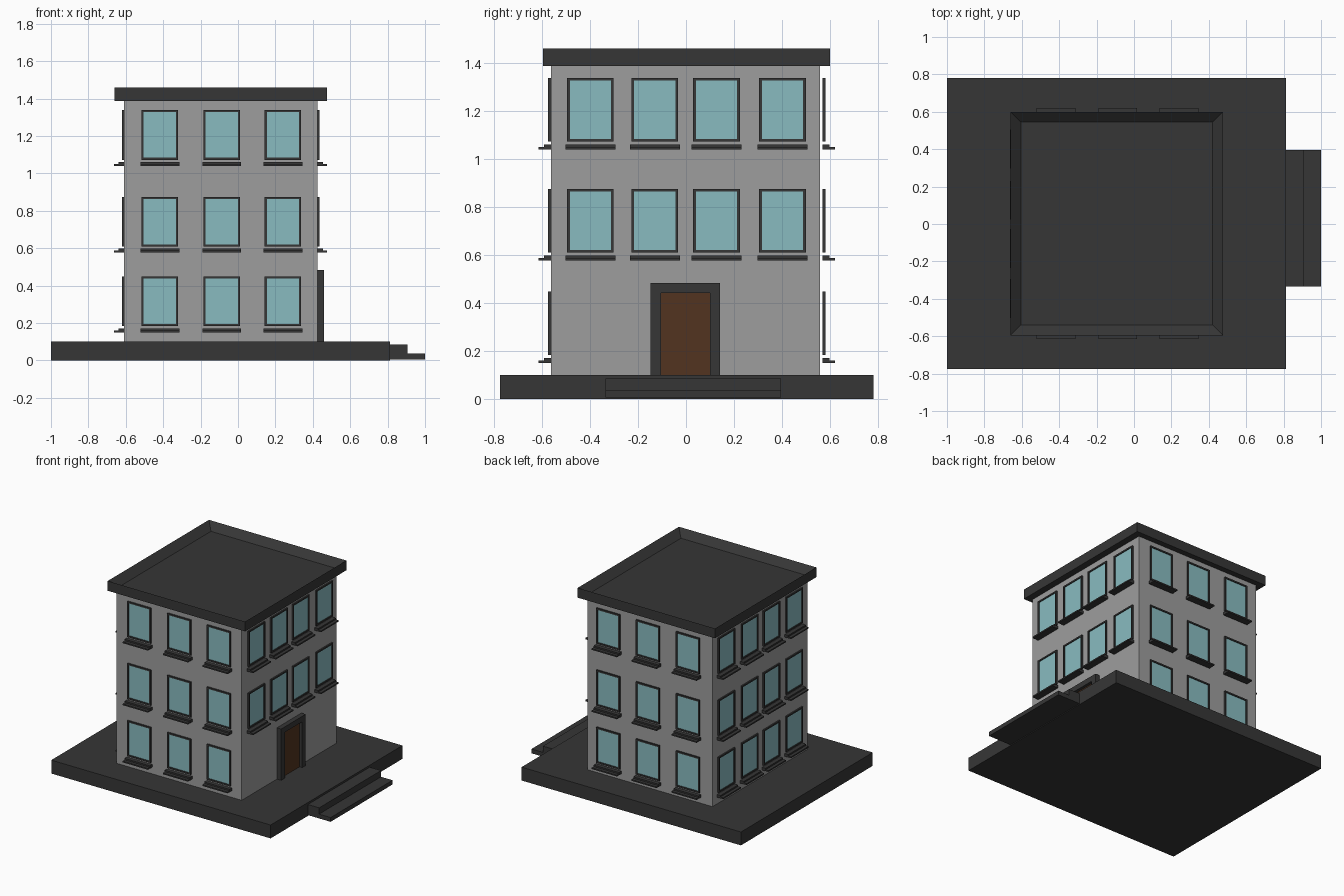
import bpy, bmesh
from math import radians
from mathutils import Matrix, Vector

if "Cube" in bpy.data.objects:
    bpy.data.objects.remove(bpy.data.objects["Cube"])


def material(name, rgb):
    m = bpy.data.materials.new(name)
    m.diffuse_color = (*rgb, 1)
    m.use_nodes = True
    m.node_tree.nodes["Principled BSDF"].inputs["Base Color"].default_value = m.diffuse_color
    return m


DARK = material("dark_trim", (0.037, 0.037, 0.037))
WALL = material("grey_wall", (0.34, 0.34, 0.34))
GLASS = material("blue_glass", (0.25, 0.50, 0.53))
WOOD = material("brown_wood", (0.085, 0.034, 0.014))


def add_box(bm, lo, hi):
    lo, hi = Vector(lo), Vector(hi)
    mat = Matrix.Translation((lo + hi) / 2) @ Matrix.Diagonal((*(hi - lo), 1))
    bmesh.ops.create_cube(bm, size=1, matrix=mat)


def finish(bm, name, mat, matrix=None):
    if matrix is not None:
        bm.transform(matrix)
    me = bpy.data.meshes.new(name)
    bm.to_mesh(me)
    bm.free()
    me.materials.append(mat)
    ob = bpy.data.objects.new(name, me)
    bpy.context.collection.objects.link(ob)
    return ob


def boxes(name, mat, items, matrix=None):
    bm = bmesh.new()
    for lo, hi in items:
        add_box(bm, lo, hi)
    return finish(bm, name, mat, matrix)


# Plinth, entrance steps and body
boxes("plinth", DARK, [((-1, -0.775, 0), (0.812, 0.78, 0.1))])
boxes("upper_step", DARK, [((0.81, -0.335, 0.006), (0.905, 0.395, 0.085))])
boxes("lower_step", DARK, [((0.90, -0.335, 0.006), (1.0, 0.395, 0.038))])
boxes("walls", WALL, [((-0.61, -0.563, 0.1), (0.425, 0.558, 1.39))])

# Roof slab with a sunken top and sloping inner rim
bm = bmesh.new()
add_box(bm, (-0.66, -0.595, 1.387), (0.475, 0.60, 1.46))
top = max(bm.faces, key=lambda f: f.calc_center_median().z)
bmesh.ops.inset_region(bm, faces=[top], thickness=0.078, depth=0)
bmesh.ops.translate(bm, verts=top.verts[:], vec=(0, 0, -0.05))
finish(bm, "roof", DARK)

# Windows: local x runs along the wall, local -y points outwards
W, H, B = 0.097, 0.265, 0.011
LEVELS = [0.183, 0.61, 1.073]
COLS_X = [-0.418, -0.087, 0.24]
COLS_Y = [-0.398, -0.13, 0.127, 0.402]


def window_set(side, matrix, cols, levels):
    frames, panes, sills = [], [], []
    for u in cols:
        for z in levels:
            t, d = z + H, -0.012
            frames += [((u - W, d, z), (u - W + B, 0, t)),
                       ((u + W - B, d, z), (u + W, 0, t)),
                       ((u - W + B, d, z), (u + W - B, 0, z + B)),
                       ((u - W + B, d, t - B), (u + W - B, 0, t))]
            panes.append(((u - W + B, -0.006, z + B), (u + W - B, 0, t - B)))
            # stepped sill
            sills += [((u - 0.104, -0.03, z - 0.023), (u + 0.104, 0, z - 0.012)),
                      ((u - 0.104, -0.053, z - 0.033), (u + 0.104, 0, z - 0.023))]
    boxes(side + "_window_frames", DARK, frames, matrix)
    boxes(side + "_window_glass", GLASS, panes, matrix)
    boxes(side + "_window_sills", DARK, sills, matrix)


def facing(x, y, deg):
    return Matrix.Translation((x, y, 0)) @ Matrix.Rotation(radians(deg), 4, 'Z')


window_set("front", facing(0, -0.562, 0), COLS_X, LEVELS)
window_set("back", facing(0, 0.568, 180), [-x for x in COLS_X], LEVELS)
window_set("right", facing(0.424, 0, 90), COLS_Y, LEVELS[1:])
window_set("left", facing(-0.609, 0, -90), [-y for y in COLS_Y], LEVELS)

# Door with a deep surround
boxes("door_surround", DARK, [
    ((0.42, -0.148, 0.1), (0.46, -0.105, 0.483)),
    ((0.42, 0.101, 0.1), (0.46, 0.142, 0.483)),
    ((0.42, -0.105, 0.442), (0.46, 0.101, 0.483))])
boxes("door", WOOD, [((0.42, -0.105, 0.1), (0.438, 0.101, 0.442))])
